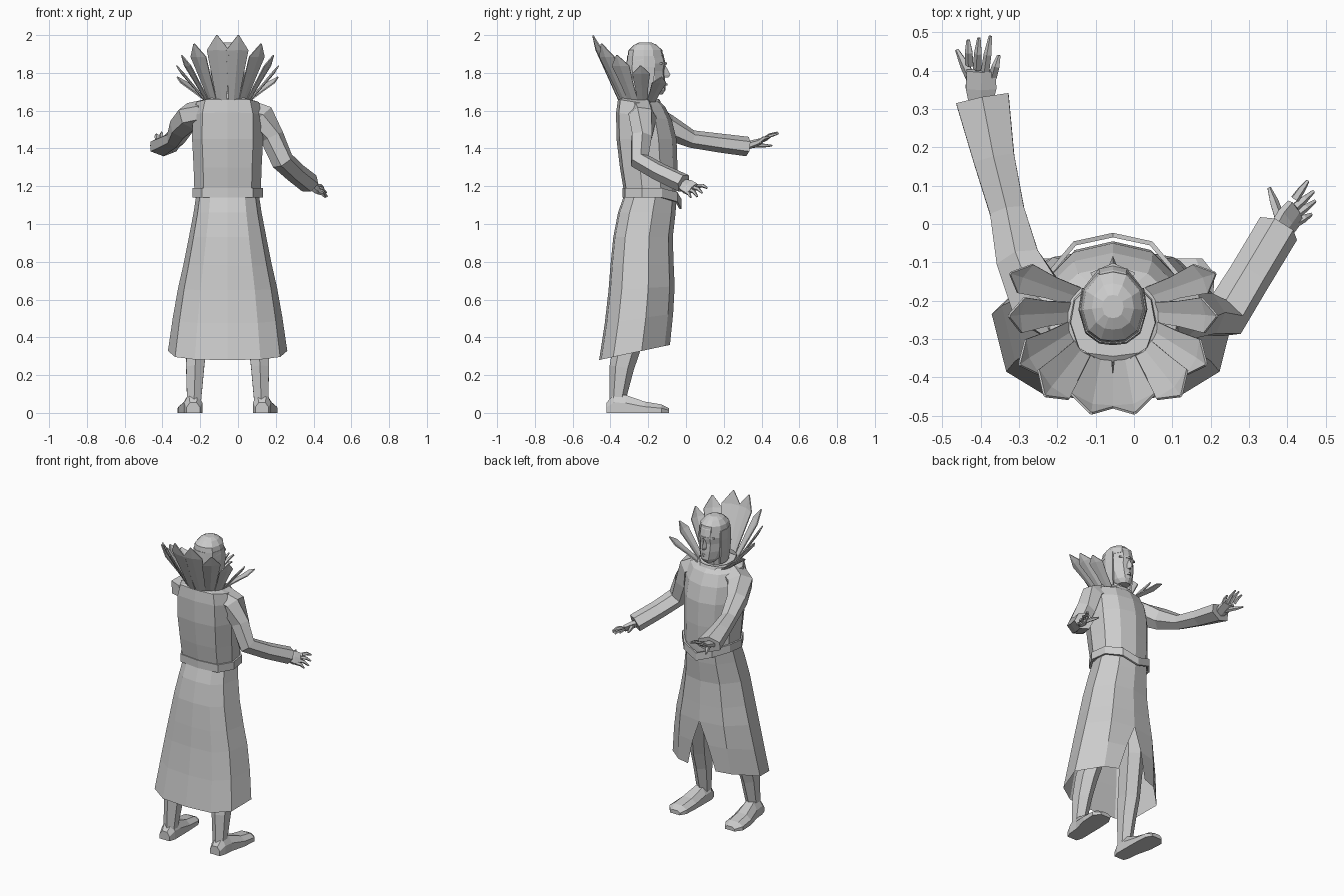
import bpy, bmesh, math
from mathutils import Vector

cube = bpy.data.objects.get("Cube")
if cube:
    bpy.data.objects.remove(cube)

CX = -0.055  # body centre line
grey = bpy.data.materials.new("plain_grey")
grey.use_nodes = True
grey.diffuse_color = (0.6, 0.6, 0.6, 1)
bsdf = grey.node_tree.nodes["Principled BSDF"]
bsdf.inputs["Base Color"].default_value = grey.diffuse_color
bsdf.inputs["Roughness"].default_value = 0.8


def loft(name, rings, closed=True, caps=True):
    """Skin a list of point rings."""
    bm = bmesh.new()
    rows = [[bm.verts.new(p) for p in ring] for ring in rings]
    n = len(rows[0])
    for a, b in zip(rows, rows[1:]):
        for i in range(n if closed else n - 1):
            j = (i + 1) % n
            bm.faces.new((a[i], a[j], b[j], b[i]))
    if caps:
        bm.faces.new(rows[0])
        bm.faces.new(rows[-1])
    bmesh.ops.remove_doubles(bm, verts=bm.verts, dist=0.0005)
    bmesh.ops.recalc_face_normals(bm, faces=bm.faces)
    mesh = bpy.data.meshes.new(name)
    bm.to_mesh(mesh)
    bm.free()
    mesh.materials.append(grey)
    obj = bpy.data.objects.new(name, mesh)
    bpy.context.collection.objects.link(obj)
    return obj


def ring(profile, z, half, back, front, tilt=0):
    """Mirrored half profile (front to back) scaled into a level or tilted ring."""
    pts = [(-x, y) for x, y in profile] + [p for p in reversed(profile) if p[0] > 0]
    mid, depth = (front + back) / 2, (front - back) / 2
    return [(CX + x * half, mid + y * depth, z + tilt * y) for x, y in pts]


def tube(name, stations, up=(0, 0, 1), sides=6):
    """Limb through stations of (point, half width, half height)."""
    pts = [Vector(s[0]) for s in stations]
    rings = []
    for i, (p, (_, w, h)) in enumerate(zip(pts, stations)):
        t = (pts[min(i + 1, len(pts) - 1)] - pts[max(i - 1, 0)]).normalized()
        side = t.cross(Vector(up)).normalized()
        nor = side.cross(t)
        angles = [math.tau * (k + 0.5) / sides for k in range(sides)]
        rings.append([p + side * w * math.cos(a) + nor * h * math.sin(a) for a in angles])
    return loft(name, rings)


BODY = [(0, 1), (0.55, 0.85), (0.92, 0.4), (1, -0.3), (0.72, -0.9), (0, -1)]
CLOTH = [(0, 1), (0.6, 0.85), (1, 0.2), (0.88, -0.6), (0.55, -0.94), (0, -1)]
OVAL = [(0, 1), (0.45, 0.92), (0.9, 0.45), (1, -0.1), (0.8, -0.7), (0.4, -0.96), (0, -1)]

# Torso: waist, chest, sloping shoulders and neckline
loft("tunic_torso", [ring(BODY, *r) for r in (
    (1.15, 0.175, -0.325, -0.05), (1.3, 0.18, -0.35, -0.045), (1.45, 0.188, -0.368, -0.05),
    (1.57, 0.185, -0.37, -0.075, -0.02), (1.64, 0.165, -0.36, -0.11, -0.02),
    (1.66, 0.11, -0.345, -0.14, -0.01))])

# Belt with a dip at the front
belt_rings = []
for z, grow in ((1.14, 0), (1.14, 0.012), (1.19, 0.012), (1.19, 0)):
    pts = ring(BODY, z, 0.175 + grow, -0.325 - grow, -0.05 + grow)
    mid = min(pts, key=lambda p: abs(p[0] - CX) - p[1])
    belt_rings.append([(x, y + 0.015 * (abs(x - CX) < 0.12 and y > -0.15),
                        z - 0.06 * max(0, 1 - abs(x - CX) / 0.16) * (y > -0.15))
                       for x, y, z in pts])
loft("belt", belt_rings, caps=False)

# Long skirt with a slit at the front
skirt = []
for z, half, back, front, tilt, gap in (
        (1.16, 0.165, -0.325, -0.05, 0, 0), (1.06, 0.18, -0.36, -0.055, 0, 0),
        (0.93, 0.205, -0.385, -0.07, 0, 0), (0.78, 0.235, -0.4, -0.065, 0, 0),
        (0.66, 0.262, -0.41, -0.06, 0.01, 0), (0.5, 0.29, -0.43, -0.068, 0.025, 0.055),
        (0.32, 0.316, -0.46, -0.085, 0.04, 0.1)):
    pts = ring(CLOTH, z, half, back, front, tilt)
    pts.append(pts[0])
    for end, sign in ((0, -1), (-1, 1)):
        x, y, h = pts[end]
        pts[end] = (x + sign * gap, y, h)
    skirt.append(pts)
loft("skirt", skirt, closed=False, caps=False)

# Legs and feet
for side, label in ((-1, "right"), (1, "left")):
    def at(x, y, z):
        return (CX + side * x, y, z)
    tube(label + "_leg", [(at(0.09, -0.2, 0.98), 0.08, 0.09), (at(0.13, -0.24, 0.6), 0.07, 0.08),
                          (at(0.165, -0.31, 0.36), 0.062, 0.075),
                          (at(0.172, -0.34, 0.24), 0.055, 0.065),
                          (at(0.178, -0.365, 0.05), 0.042, 0.04)], up=(0, 1, 0))
    foot = []
    for y, w, top, out in ((-0.42, 0.035, 0.055, 0.182), (-0.38, 0.048, 0.1, 0.182),
                           (-0.32, 0.05, 0.095, 0.185), (-0.22, 0.062, 0.06, 0.198),
                           (-0.13, 0.062, 0.045, 0.203), (-0.09, 0.035, 0.025, 0.198)):
        foot.append([at(out + dx * w, y, z) for dx, z in
                     ((-1, 0), (1, 0), (1, top * 0.55), (0.5, top), (-0.5, top), (-1, top * 0.55))])
    loft(label + "_foot", foot)


# Hands: palm, four fingers and a thumb
def hand(label, wrist, palm, tips, thumb):
    wrist, palm, thumb = Vector(wrist), Vector(palm), Vector(thumb)
    tips = [Vector(t) for t in tips]
    mean = sum(tips, Vector()) / 4
    spread = tips[-1] - tips[0]
    normal = spread.cross(palm - wrist).normalized()
    tube(label + "_palm", [(wrist, 0.034, 0.022), ((wrist + palm) / 2, 0.046, 0.02),
                           (palm, 0.044, 0.015)], normal)
    across = spread.normalized()
    for i, tip in enumerate(tips):
        root = palm + across * (i - 1.5) * 0.023
        bend = (root + tip) / 2 + Vector((0, 0, 0.008))
        tube(f"{label}_finger_{i + 1}", [(root, 0.012, 0.012), (bend, 0.011, 0.01),
                                         (tip, 0.005, 0.005)], normal, 5)
    root = wrist.lerp(palm, 0.25).lerp(thumb, 0.15)
    tube(label + "_thumb", [(root, 0.016, 0.014), (root.lerp(thumb, 0.6), 0.013, 0.011),
                            (thumb, 0.005, 0.005)], normal, 5)


hand("right", (-0.4, 0.31, 1.41), (-0.398, 0.4, 1.44),
     [(-0.432, 0.48, 1.475), (-0.404, 0.485, 1.485), (-0.374, 0.49, 1.48), (-0.352, 0.44, 1.46)],
     (-0.462, 0.455, 1.415))
hand("left", (0.375, -0.02, 1.21), (0.422, 0.035, 1.185),
     [(0.453, 0.112, 1.19), (0.468, 0.085, 1.165), (0.472, 0.06, 1.145), (0.462, 0.025, 1.14)],
     (0.352, 0.095, 1.2))

# Sleeves, wide at the cuff
tube("right_sleeve", [((-0.17, -0.24, 1.59), 0.09, 0.07), ((-0.25, -0.2, 1.57), 0.085, 0.075),
                      ((-0.3, -0.1, 1.515), 0.065, 0.068), ((-0.33, 0.03, 1.45), 0.052, 0.047),
                      ((-0.365, 0.17, 1.43), 0.062, 0.05), ((-0.395, 0.325, 1.41), 0.08, 0.052)])
tube("left_sleeve", [((0.05, -0.23, 1.6), 0.075, 0.07), ((0.125, -0.23, 1.57), 0.075, 0.075),
                     ((0.18, -0.235, 1.46), 0.065, 0.06), ((0.235, -0.245, 1.335), 0.062, 0.055),
                     ((0.3, -0.14, 1.275), 0.058, 0.05),
                     ((0.377, -0.012, 1.215), 0.058, 0.052)], up=(-0.3, 0.4, 1))

# Neck, head and face
tube("neck", [((CX, -0.24, 1.62), 0.065, 0.065), ((CX, -0.22, 1.75), 0.06, 0.06)], (0, 1, 0), 8)
loft("head", [ring(OVAL, *r) for r in (
    (1.685, 0.035, -0.2, -0.125), (1.71, 0.058, -0.27, -0.108), (1.76, 0.075, -0.3, -0.11),
    (1.81, 0.08, -0.305, -0.115), (1.85, 0.082, -0.308, -0.108), (1.9, 0.076, -0.3, -0.12),
    (1.94, 0.055, -0.27, -0.15))])
nose = [(1.845, 0.009, 0.002), (1.79, 0.017, 0.03), (1.775, 0.016, 0.02)]
loft("nose", [[(CX - w, -0.125, z), (CX, -0.113 + d, z), (CX + w, -0.125, z)]
              for z, w, d in nose])
for z, w, d, name in ((1.85, 0.055, -0.11, "brow"), (1.738, 0.026, -0.106, "mouth")):
    tube(name, [((CX - w, d - 0.025, z), 0.012, 0.008), ((CX, d, z), 0.012, 0.008),
                ((CX + w, d - 0.025, z), 0.012, 0.008)], sides=4)

# Hair: cap over the crown, and a bob that leaves the face open
loft("hair_cap", [ring(OVAL, *r) for r in (
    (1.87, 0.088, -0.314, -0.12, 0.015), (1.92, 0.078, -0.305, -0.125),
    (1.948, 0.055, -0.275, -0.155), (1.962, 0.028, -0.245, -0.185))])
bob = loft("hair_bob", [ring(OVAL, *r)[2:-1] for r in (
    (1.67, 0.078, -0.3, -0.13), (1.75, 0.088, -0.312, -0.115),
    (1.83, 0.09, -0.316, -0.11), (1.89, 0.087, -0.312, -0.115))], closed=False, caps=False)
bob.modifiers.new("thickness", "SOLIDIFY").thickness = 0.012

# Collar of tall pointed petals fanned behind the head
base_centre = Vector((CX, -0.24, 1.645))
for n, (dx, y, z, angle, width) in enumerate((
        (0.056, -0.49, 2.0, 16, 0.06), (0.175, -0.445, 1.955, 44, 0.055),
        (0.24, -0.365, 1.895, 70, 0.048), (0.268, -0.24, 1.84, 95, 0.046),
        (0.265, -0.13, 1.78, 118, 0.042))):
    for side, label in ((-1, "right"), (1, "left")):
        a = math.radians(angle)
        out = Vector((side * math.sin(a), -math.cos(a), 0))
        along = Vector((side * math.cos(a), math.sin(a), 0))
        base = base_centre + out * 0.105
        tip = Vector((CX + side * dx, y, z))
        rows = []
        for t, w in ((0, 0.026), (0.4, width * 0.72), (0.78, width), (1, 0.003)):
            mid = base.lerp(tip, t)
            rows.append([mid - along * w, mid + out * w * 0.2, mid + along * w])
        petal = loft(f"{label}_collar_petal_{n + 1}", rows, closed=False, caps=False)
        petal.modifiers.new("thickness", "SOLIDIFY").thickness = 0.006

# Low band joining the petals
loft("collar_band", [ring(OVAL, 1.645, 0.115, -0.355, -0.13, -0.01),
                     ring(OVAL, 1.675, 0.11, -0.355, -0.14, -0.015)], caps=False)
